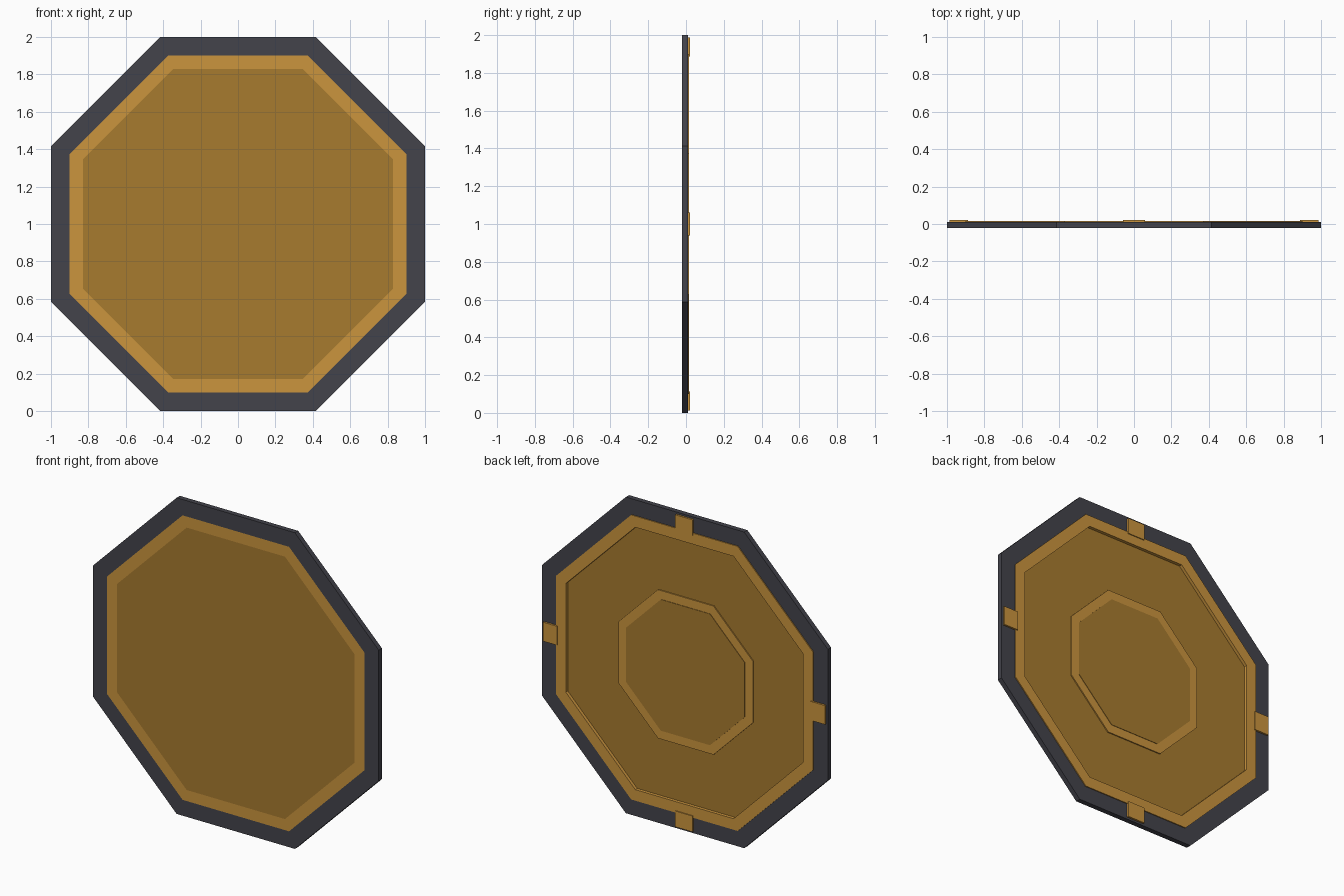
import bpy, bmesh, math
from mathutils import Vector

cube = bpy.data.objects.get("Cube")
if cube:
    bpy.data.objects.remove(cube, do_unlink=True)


def material(name, colour):
    mat = bpy.data.materials.new(name)
    mat.use_nodes = True
    mat.diffuse_color = (*colour, 1)
    mat.node_tree.nodes["Principled BSDF"].inputs["Base Color"].default_value = (*colour, 1)
    return mat


charcoal = material("charcoal", (0.056, 0.056, 0.07))
amber = material("amber", (0.6, 0.3, 0.048))
dark_amber = material("dark amber", (0.39, 0.198, 0.028))


def finish(name, bm, mat):
    bmesh.ops.recalc_face_normals(bm, faces=bm.faces)
    mesh = bpy.data.meshes.new(name)
    bm.to_mesh(mesh)
    bm.free()
    mesh.materials.append(mat)
    obj = bpy.data.objects.new(name, mesh)
    bpy.context.collection.objects.link(obj)


def octagon(bm, apothem, y):
    radius = apothem / math.cos(math.pi / 8)
    angles = [(i + 0.5) * math.pi / 4 for i in range(8)]
    return [bm.verts.new((radius * math.cos(a), y, 1 + radius * math.sin(a))) for a in angles]


def bridge(bm, a, b):
    for i in range(8):
        j = (i + 1) % 8
        bm.faces.new((a[i], a[j], b[j], b[i]))


def ring(name, outer, inner, front, back, mat):
    bm = bmesh.new()
    loops = [octagon(bm, r, y) for r, y in
             ((outer, front), (outer, back), (inner, back), (inner, front))]
    for k in range(4):
        bridge(bm, loops[k], loops[(k + 1) % 4])
    finish(name, bm, mat)


def plate(name, apothem, front, back, mat):
    bm = bmesh.new()
    a, b = octagon(bm, apothem, front), octagon(bm, apothem, back)
    bm.faces.new(a)
    bm.faces.new(b)
    bridge(bm, a, b)
    finish(name, bm, mat)


FRONT, BACK = -0.022, 0.022

# Nested octagonal rings and the recessed panel
ring("outer_frame", 1.0, 0.9, FRONT, 0.01, charcoal)
ring("inner_rim", 0.9, 0.83, FRONT, 0.016, amber)
plate("panel", 0.83, FRONT, -0.004, dark_amber)

# Raised centre on the back
ring("centre_ring", 0.47, 0.415, -0.01, 0.003, amber)
plate("centre_disc", 0.415, -0.01, 0.006, dark_amber)

# Four clips joining rim and frame
for side, (dx, dz) in {"left": (1, 0), "top": (0, 1), "right": (-1, 0), "bottom": (0, -1)}.items():
    bm = bmesh.new()
    bmesh.ops.create_cube(bm, size=1)
    size = Vector((0.1 if dx else 0.12, BACK + 0.02, 0.1 if dz else 0.12))
    bmesh.ops.scale(bm, vec=size, verts=bm.verts)
    bmesh.ops.translate(bm, vec=(0.937 * dx, (BACK - 0.02) / 2, 1 + 0.937 * dz), verts=bm.verts)
    finish(side + "_clip", bm, amber)
